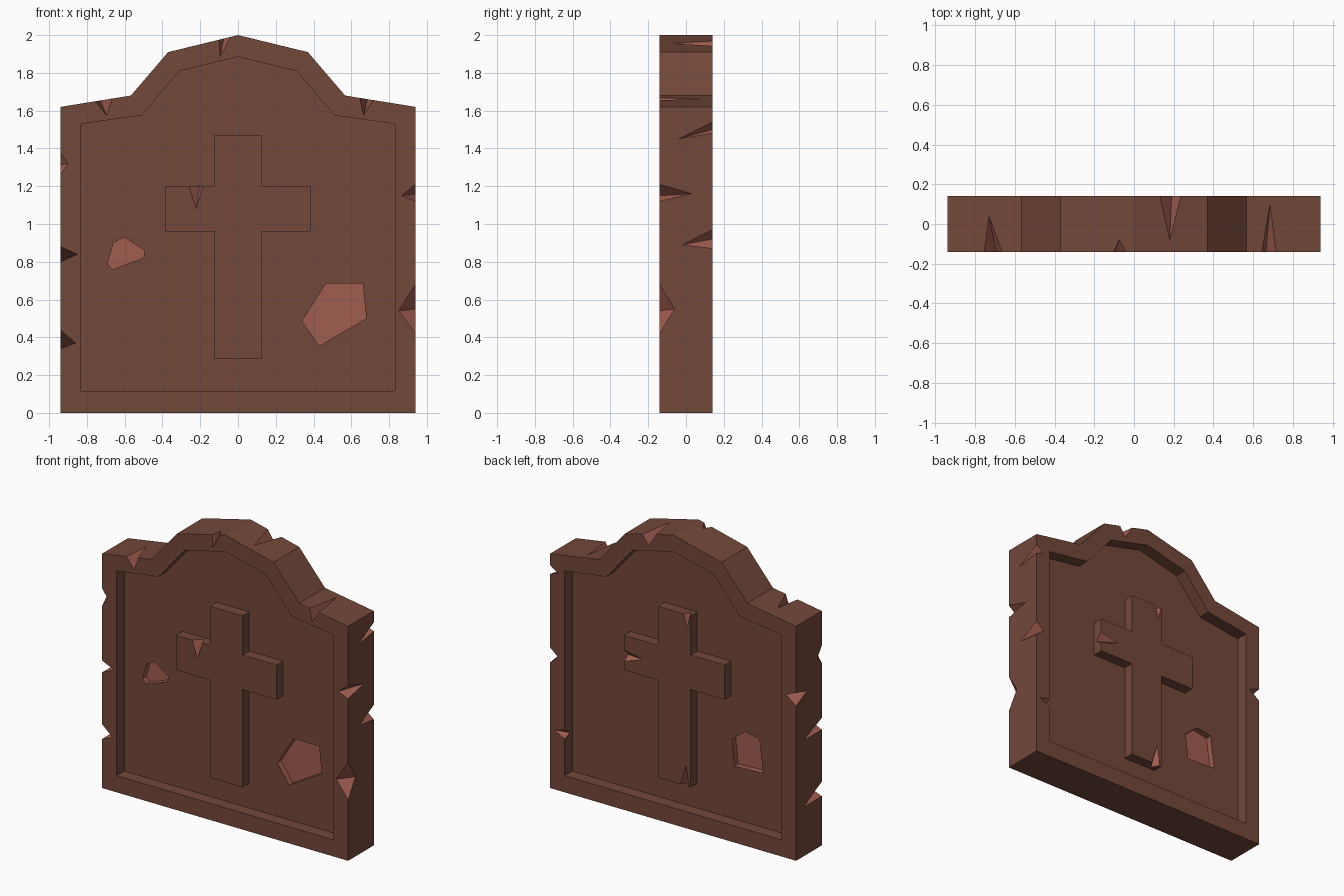
import bpy
import bmesh
from mathutils import Vector

if "Cube" in bpy.data.objects:
    bpy.data.objects.remove(bpy.data.objects["Cube"], do_unlink=True)


def material(name, colour):
    mat = bpy.data.materials.new(name)
    mat.use_nodes = True
    mat.diffuse_color = colour
    mat.node_tree.nodes["Principled BSDF"].inputs["Base Color"].default_value = colour
    return mat


MATERIALS = [material("brown stone", (0.174, 0.065, 0.042, 1)),
             material("fresh broken stone", (0.352, 0.110, 0.080, 1))]
STONE, BROKEN = 0, 1
HALF = 0.14      # half the slab thickness
PANEL = 0.056    # distance of the sunken panel from the middle
CROSS = 0.128    # distance of the cross face from the middle


def add_object(name, bm, colour):
    bmesh.ops.recalc_face_normals(bm, faces=bm.faces)
    mesh = bpy.data.meshes.new(name)
    for mat in MATERIALS:
        mesh.materials.append(mat)
    for face in bm.faces:
        face.material_index = colour
    bm.to_mesh(mesh)
    bm.free()
    obj = bpy.data.objects.new(name, mesh)
    bpy.context.collection.objects.link(obj)
    return obj


def add_prism(bm, outline, y0, y1):
    """Extrude an x-z outline from y0 to y1."""
    face = bm.faces.new([bm.verts.new((x, y0, z)) for x, z in outline])
    moved = bmesh.ops.extrude_face_region(bm, geom=[face])["geom"]
    verts = [v for v in moved if isinstance(v, bmesh.types.BMVert)]
    bmesh.ops.translate(bm, verts=verts, vec=(0, y1 - y0, 0))


def prism(name, outline, y0, y1, colour=STONE):
    bm = bmesh.new()
    add_prism(bm, outline, y0, y1)
    return add_object(name, bm, colour)


def mirrored(half):
    """Close a right-hand half outline, given bottom to top."""
    return half + [(-x, z) for x, z in reversed(half) if x > 0]


def add_notch(bm, start, end, face_tip, side_tip):
    """Wedge biting an edge, enlarged about its crease to clear the surface."""
    points = [Vector(p) for p in (start, end, face_tip, side_tip)]
    crease = (points[2] + points[3]) / 2
    a, b, c, d = [bm.verts.new(crease + (p - crease) * 1.2) for p in points]
    for tri in ((a, b, c), (a, d, b), (a, c, d), (b, d, c)):
        bm.faces.new(tri)


def cut(target, cutter):
    """Subtract the cutter, keeping its colour on the new faces."""
    mod = target.modifiers.new("cut", 'BOOLEAN')
    mod.operation = 'DIFFERENCE'
    mod.solver = 'EXACT'
    mod.object = cutter
    graph = bpy.context.evaluated_depsgraph_get()
    result = bpy.data.meshes.new_from_object(target.evaluated_get(graph))
    target.modifiers.clear()
    target.data = result
    bpy.data.objects.remove(cutter, do_unlink=True)


# Slab with a sunken panel on both faces
outline = [(0.94, 0), (0.94, 1.62), (0.567, 1.68), (0.37, 1.91), (0, 2)]
inner = [(0.83, 0.115), (0.83, 1.53), (0.51, 1.575), (0.31, 1.81), (0, 1.885)]
slab = prism("gravestone_slab", mirrored(outline), -HALF, HALF)
for side in (-1, 1):
    cut(slab, prism("panel_cutter", mirrored(inner), side * PANEL, side * 0.3))

# Shallow broken patches in the panels
patches = [
    (-1, [(0.465, 0.685), (0.66, 0.685), (0.68, 0.5), (0.43, 0.355), (0.34, 0.485)]),
    (-1, [(-0.66, 0.9), (-0.6, 0.93), (-0.495, 0.86), (-0.5, 0.82),
          (-0.665, 0.76), (-0.69, 0.79)]),
    (1, [(-0.39, 0.66), (-0.49, 0.74), (-0.6, 0.72), (-0.63, 0.49), (-0.41, 0.48)]),
]
for side, shape in patches:
    cut(slab, prism("patch_cutter", shape, side * 0.015, side * 0.09, BROKEN))


def top_height(x):
    """Height of the slab's top edge at x."""
    for (x1, z1), (x0, z0) in zip(outline[1:], outline[2:]):
        if x0 <= abs(x) <= x1:
            return z0 + (z1 - z0) * (abs(x) - x0) / (x1 - x0)


notches = bmesh.new()

# Notches in the upright edges:
# x side, y side, top z, bottom z, face tip (x, z), side tip (y, z)
for sx, sy, top, low, face_tip, side_tip in [
    (-1, -1, 1.38, 1.26, (0.90, 1.32), (-0.09, 1.31)),
    (-1, -1, 0.88, 0.80, (0.85, 0.84), (0.06, 0.80)),
    (-1, -1, 0.44, 0.34, (0.86, 0.37), (0.06, 0.34)),
    (-1, 1, 1.16, 1.07, (0.86, 1.13), (0.02, 1.13)),
    (1, -1, 1.21, 1.12, (0.865, 1.15), (0.03, 1.16)),
    (1, -1, 0.68, 0.42, (0.85, 0.54), (-0.06, 0.55)),
    (1, 1, 1.54, 1.48, (0.88, 1.50), (-0.04, 1.45)),
    (1, 1, 0.97, 0.87, (0.88, 0.92), (-0.02, 0.89)),
]:
    x, y = sx * 0.94, sy * HALF
    add_notch(notches, (x, y, top), (x, y, low),
              (sx * face_tip[0], y, face_tip[1]), (x, *side_tip))

# Notches in the top edges: y side, x range, face tip (x, z), top tip (x, y)
for sy, x0, x1, face_tip, top_tip in [
    (-1, -0.755, -0.665, (-0.695, 1.575), (-0.73, 0.04)),
    (-1, 0.645, 0.715, (0.665, 1.575), (0.685, 0.10)),
    (-1, -0.10, -0.04, (-0.095, 1.885), (-0.075, -0.08)),
    (1, 0.13, 0.235, (0.19, 1.875), (0.18, -0.08)),
]:
    y = sy * HALF
    add_notch(notches, (x0, y, top_height(x0)), (x1, y, top_height(x1)),
              (face_tip[0], y, face_tip[1]), (*top_tip, top_height(top_tip[0])))

# Small notch on the inner rim of the back
add_notch(notches, (0.83, HALF, 0.43), (0.83, HALF, 0.37),
          (0.91, HALF, 0.41), (0.83, 0.08, 0.39))
cut(slab, add_object("edge_notch_cutter", notches, BROKEN))

# Raised cross on each face
cross = mirrored([(0.125, 0.285), (0.125, 0.96), (0.385, 0.96),
                  (0.385, 1.2), (0.125, 1.2), (0.125, 1.47)])
front_cross = prism("front_cross", cross, -CROSS, -PANEL + 0.005)
back_cross = prism("back_cross", cross, PANEL - 0.005, CROSS)

# Notches in the crosses
chips = bmesh.new()
add_notch(chips, (-0.26, -CROSS, 1.2), (-0.185, -CROSS, 1.2),
          (-0.22, -CROSS, 1.08), (-0.205, -0.07, 1.2))
cut(front_cross, add_object("front_chip_cutter", chips, BROKEN))

chips = bmesh.new()
add_notch(chips, (-0.12, CROSS, 1.47), (-0.07, CROSS, 1.47),
          (-0.1, CROSS, 1.38), (-0.095, 0.08, 1.47))
add_notch(chips, (0.385, CROSS, 1.1), (0.385, CROSS, 1.02),
          (0.24, CROSS, 1.07), (0.385, 0.08, 1.05))
add_notch(chips, (-0.11, CROSS, 0.285), (-0.045, CROSS, 0.285),
          (-0.09, CROSS, 0.43), (-0.08, 0.075, 0.285))
cut(back_cross, add_object("back_chip_cutter", chips, BROKEN))
